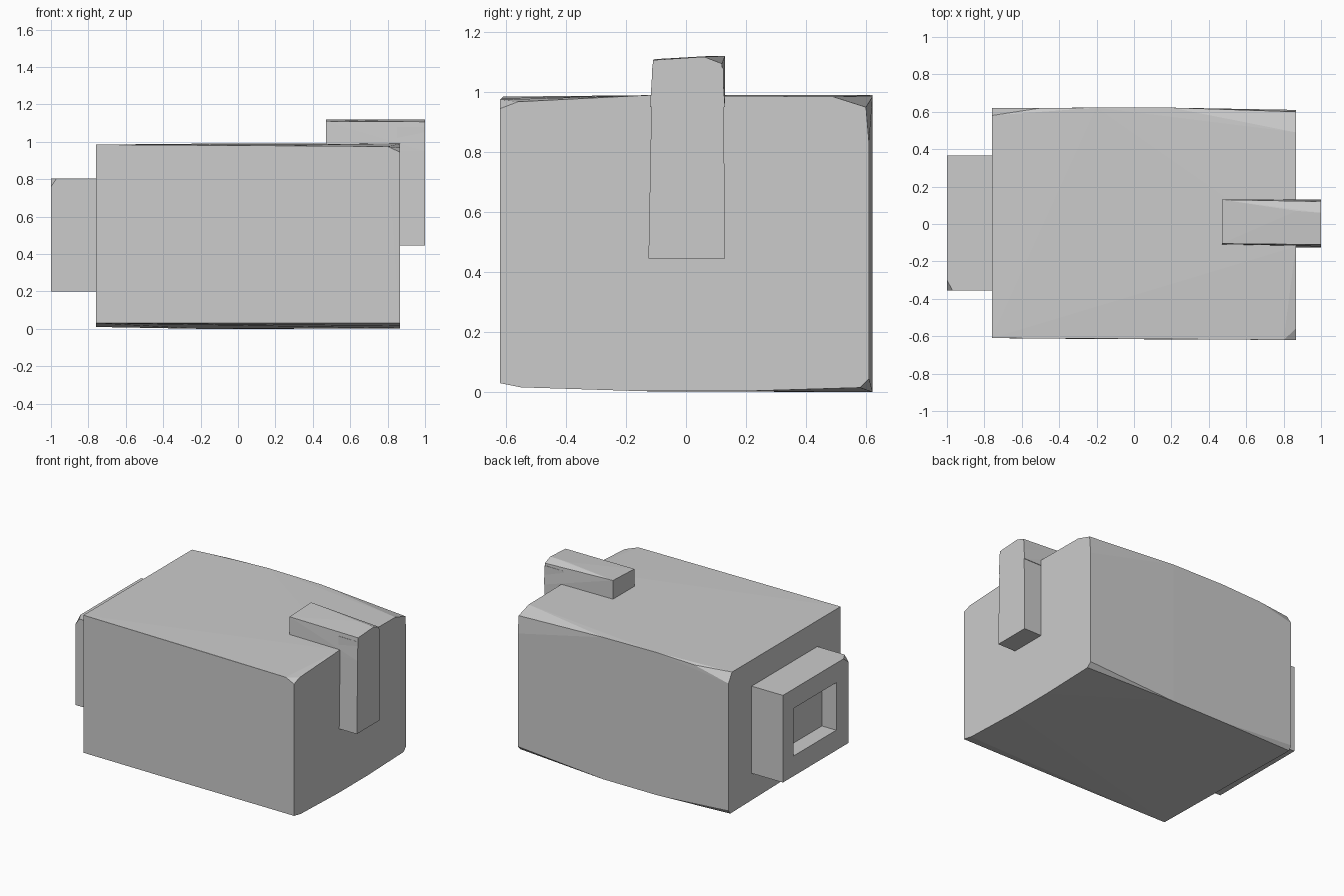
import bpy, bmesh

cube = bpy.data.objects.get("Cube")
if cube:
    bpy.data.objects.remove(cube, do_unlink=True)

grey = bpy.data.materials.new("plain_grey")
grey.use_nodes = True
GREY = (0.6, 0.6, 0.6, 1)
grey.diffuse_color = GREY
grey.node_tree.nodes["Principled BSDF"].inputs["Base Color"].default_value = GREY


def hull(name, points):
    """Solid faceted block wrapped around a set of corner points."""
    bm = bmesh.new()
    for p in points:
        bm.verts.new(p)
    res = bmesh.ops.convex_hull(bm, input=bm.verts[:])
    junk = {v for v in res["geom_interior"] + res["geom_unused"]
            if isinstance(v, bmesh.types.BMVert)}
    bmesh.ops.delete(bm, geom=list(junk), context="VERTS")
    bmesh.ops.dissolve_limit(bm, angle_limit=0.005, verts=bm.verts[:], edges=bm.edges[:])
    bmesh.ops.recalc_face_normals(bm, faces=bm.faces[:])
    mesh = bpy.data.meshes.new(name)
    bm.to_mesh(mesh)
    bm.free()
    mesh.materials.append(grey)
    ob = bpy.data.objects.new(name, mesh)
    bpy.context.collection.objects.link(ob)
    return ob


def section(x, yz):
    return [(x, y, z) for y, z in yz]


def box(x0, x1, y0, y1, z0, z1):
    return [(x, y, z) for x in (x0, x1) for y in (y0, y1) for z in (z0, z1)]


# Main body: four cross-sections, with unevenly worn corners
hull("body",
     section(-0.76, [(-0.61, 0.03), (0.60, 0.01), (0.62, 0.04),
                     (0.62, 0.92), (0.58, 0.985), (-0.61, 0.985)])
     + section(-0.5, [(0.62, 0.98)])
     + section(-0.2, [(-0.615, 0.03), (0.622, 0.0), (0.622, 0.99), (-0.615, 0.975)])
     + section(0.2, [(-0.615, 0.03), (0.622, 0.0), (0.622, 0.985), (-0.615, 0.98)])
     + section(0.8, [(-0.62, 0.975)])
     + section(0.865, [(-0.62, 0.03), (-0.55, 0.016), (-0.14, 0.003), (0.18, 0.003),
                       (0.58, 0.015), (0.61, 0.045), (0.61, 0.83), (0.60, 0.95),
                       (0.49, 0.985), (-0.12, 0.99), (-0.56, 0.968), (-0.62, 0.945)]))

# End housing with one clipped corner and a rectangular recess
housing = hull("end_housing",
               [p for p in box(-1, -0.74, -0.355, 0.365, 0.2, 0.805)
                if p != (-1, -0.355, 0.805)]
               + [(-1, -0.355, 0.76), (-0.97, -0.355, 0.805), (-1, -0.3, 0.805)])
cutter = hull("recess_cutter", box(-1.1, -0.89, -0.22, 0.25, 0.34, 0.67))
cutter.hide_render = True
mod = housing.modifiers.new("recess", "BOOLEAN")
mod.operation = "DIFFERENCE"
mod.solver = "EXACT"
mod.object = cutter
bpy.context.view_layer.objects.active = housing
bpy.ops.object.modifier_apply(modifier=mod.name)
bpy.data.objects.remove(cutter, do_unlink=True)

# Latch: arm lying on the top, with a strap down the side
hull("latch_arm",
     section(0.47, [(-0.11, 0.95), (0.13, 0.95), (0.13, 1.12), (-0.105, 1.11)])
     + section(0.87, [(0.07, 1.12)])
     + section(1.0, [(-0.12, 0.95), (0.13, 0.95), (0.12, 1.095),
                     (0.06, 1.118), (-0.11, 1.107)]))
hull("latch_strap",
     [(x, y, z) for x in (0.85, 1.0)
      for y, z in ((-0.125, 0.445), (0.13, 0.445), (0.125, 1.08), (-0.113, 1.08))])
